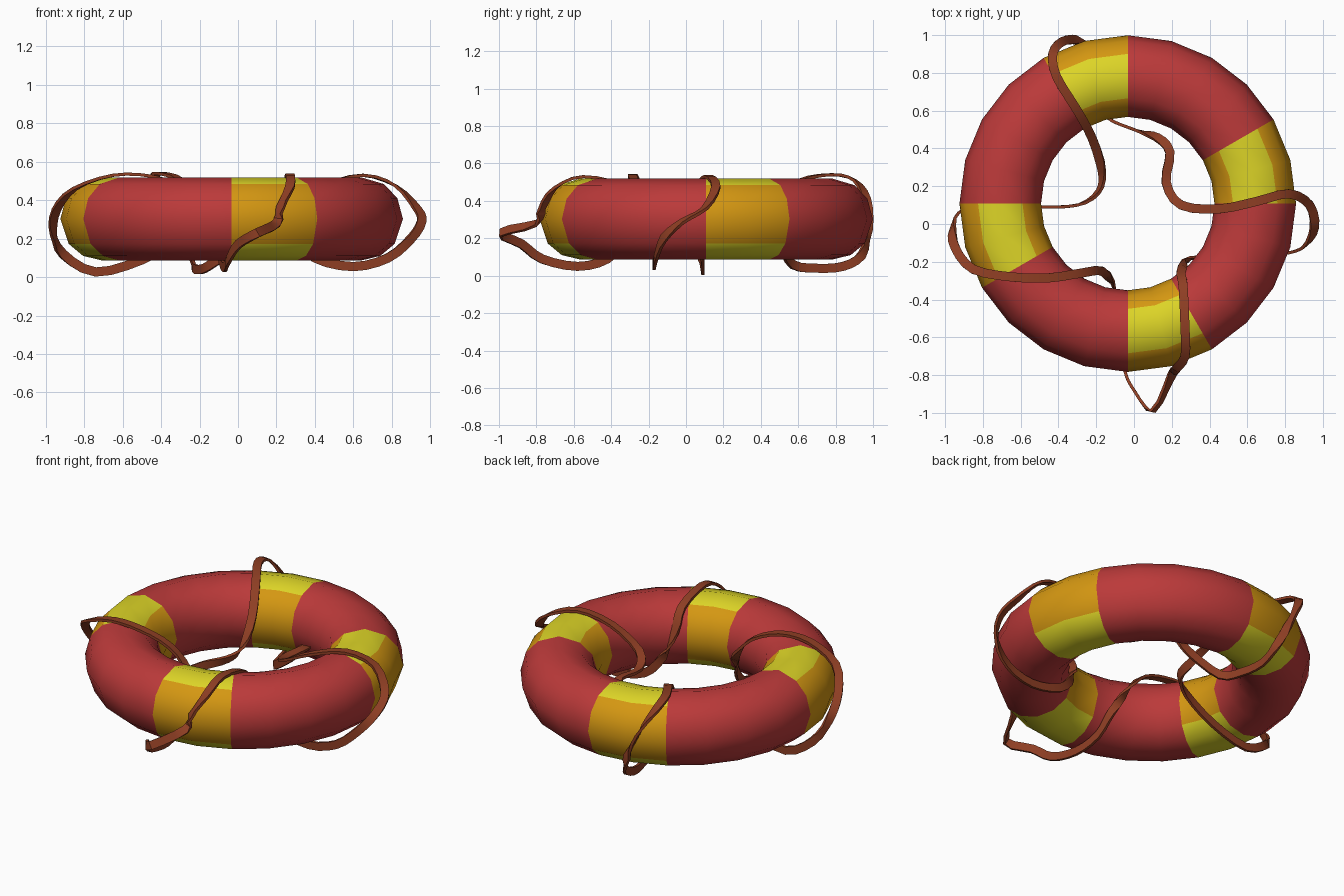
import bpy, bmesh, math
from mathutils import Vector

if "Cube" in bpy.data.objects:
    bpy.data.objects.remove(bpy.data.objects["Cube"])


def material(name, rgb):
    m = bpy.data.materials.new(name)
    m.diffuse_color = (*rgb, 1)
    m.use_nodes = True
    m.node_tree.nodes["Principled BSDF"].inputs["Base Color"].default_value = m.diffuse_color
    return m


red = material("red", (0.50, 0.042, 0.042))
yellow = material("yellow", (0.72, 0.66, 0.02))
gold = material("gold", (0.66, 0.31, 0.006))
brown = material("rope_brown", (0.27, 0.048, 0.017))


def loft(name, rings, mats, rule):
    """Closed skin through a closed loop of closed sections."""
    bm = bmesh.new()
    rows = [[bm.verts.new(p) for p in ring] for ring in rings]
    n, k = len(rows), len(rows[0])
    for i in range(n):
        for j in range(k):
            a, b = rows[i], rows[(i + 1) % n]
            f = bm.faces.new((a[j], b[j], b[(j + 1) % k], a[(j + 1) % k]))
            f.material_index = rule(i, j)
    bmesh.ops.recalc_face_normals(bm, faces=bm.faces)
    me = bpy.data.meshes.new(name)
    bm.to_mesh(me)
    bm.free()
    for m in mats:
        me.materials.append(m)
    ob = bpy.data.objects.new(name, me)
    bpy.context.collection.objects.link(ob)
    bpy.ops.object.select_all(action='DESELECT')
    ob.select_set(True)
    bpy.context.view_layer.objects.active = ob
    bpy.ops.object.shade_smooth_by_angle(angle=math.radians(50))
    return ob


# Float ring: 24 segments, section angles placed on the colour borders
C, R, r = Vector((-0.033, 0.108, 0.303)), 0.675, 0.216
SECTION = [0, 30, 57, 90, 123, 150, 180, 217, 243, 270, 297, 323]
rings = []
for i in range(24):
    a = math.radians(15 * i)
    rings.append([C + Vector(((R + r * math.cos(t)) * math.cos(a),
                              (R + r * math.cos(t)) * math.sin(a),
                              r * math.sin(t)))
                  for t in map(math.radians, SECTION)])


def band_rule(i, j):
    if i % 6 >= 2:
        return 0
    return 1 if j in (2, 3, 7, 8, 9, 10) else 2


loft("float_ring", rings, [red, yellow, gold], band_rule)

# Grab strap: one closed path winding four times round the ring
PATH = [Vector(p) for p in (
    # back inside, then over the right side
    (-.15, .57, .06), (0, .5, .17), (.12, .46, .28), (.19, .38, .33),
    (.17, .22, .33), (.25, .1, .38), (.45, .08, .48), (.65, .12, .53),
    (.82, .16, .475), (.93, .1, .36), (.955, -.02, .29), (.9, -.12, .2),
    (.78, -.16, .1), (.6, -.17, .055), (.4, -.17, .1),
    # over the front
    (.29, -.19, .22), (.25, -.25, .36), (.26, -.33, .48), (.27, -.55, .53),
    (.27, -.7, .47), (.22, -.77, .36), (.2, -.8, .28), (.1, -.99, .23),
    (0, -.88, .17), (-.05, -.77, .09), (-.07, -.58, .05), (-.09, -.42, .09),
    # over the left side
    (-.11, -.33, .2), (-.17, -.25, .34), (-.28, -.26, .46), (-.45, -.285, .525),
    (-.65, -.28, .53), (-.85, -.24, .46), (-.945, -.13, .35), (-.96, -.02, .23),
    (-.91, .07, .12), (-.74, .09, .027), (-.5, .09, .09),
    # over the back
    (-.3, .1, .2), (-.19, .17, .24), (-.17, .28, .27), (-.22, .45, .38),
    (-.3, .6, .505), (-.41, .78, .54), (-.43, .9, .51), (-.38, .965, .41),
    (-.3, .975, .25), (-.24, .94, .11), (-.23, .84, .05), (-.2, .7, .04))]


def smooth_loop(pts, steps):
    """Closed Catmull-Rom curve with its tangents."""
    out, n = [], len(pts)
    for i in range(n):
        a, b, c, d = (pts[(i + k) % n] for k in (-1, 0, 1, 2))
        p, q, s = c - a, 2 * a - 5 * b + 4 * c - d, 3 * b - a - 3 * c + d
        for k in range(steps):
            t = k / steps
            out.append((b + 0.5 * (p * t + q * t * t + s * t ** 3),
                        (p + 2 * q * t + 3 * s * t * t).normalized()))
    return out


# Strap lies flat above the ring and turns on edge below it
Z = Vector((0, 0, 1))
sections = []
for p, t in smooth_loop(PATH, 3):
    side = t.cross(Z).normalized()
    w = min(1, max(0, (0.35 - p.z) / 0.15))
    wide = side * (1 - w) + Z * w
    wide = (wide - t * wide.dot(t)).normalized()
    thick = t.cross(wide) * 0.008
    wide *= 0.024
    sections.append([p + wide + thick, p - wide + thick,
                     p - wide - thick, p + wide - thick])
loft("grab_strap", sections, [brown], lambda i, j: 0)
